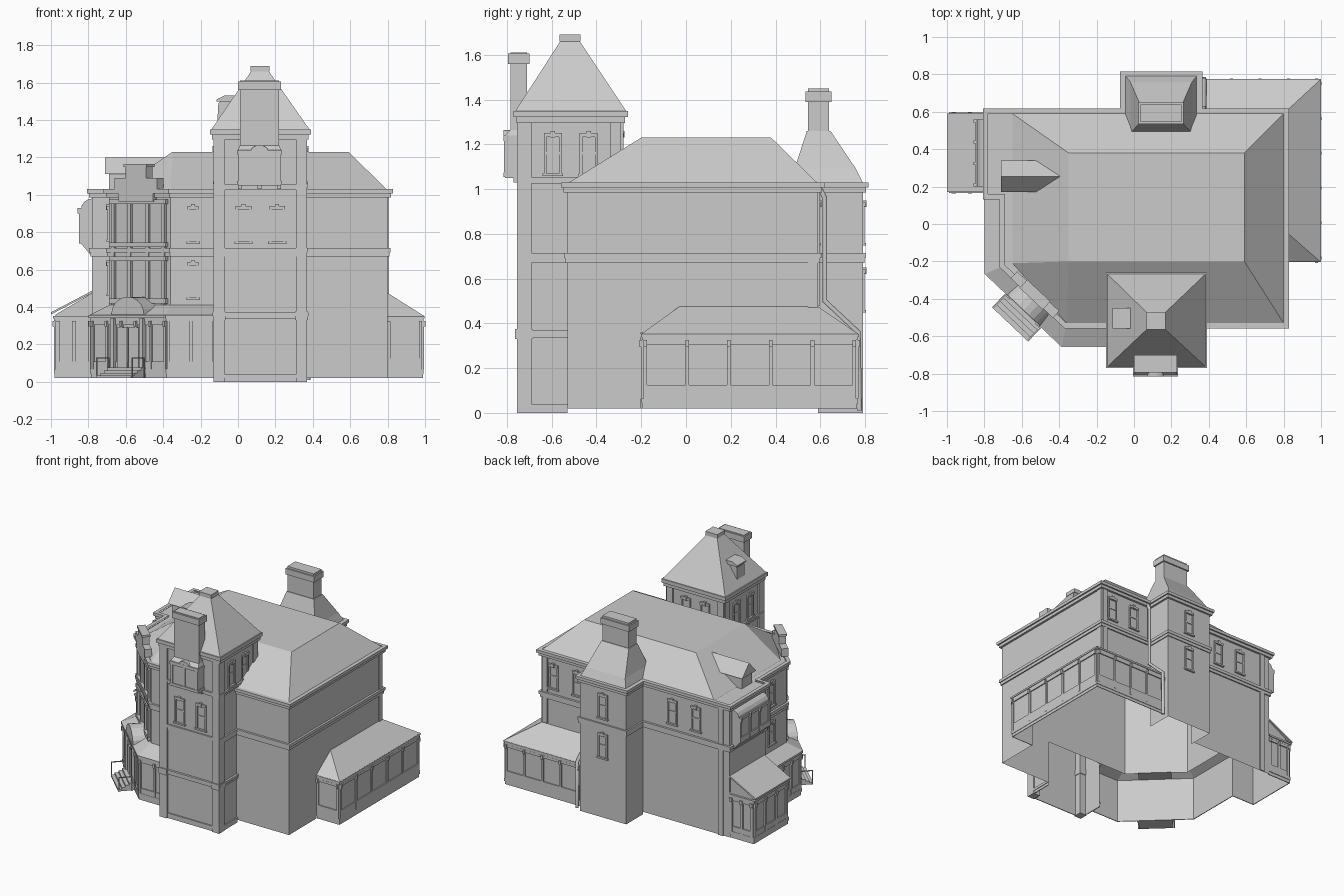
import bpy, bmesh, math
from mathutils import Vector

cube = bpy.data.objects.get("Cube")
if cube:
    bpy.data.objects.remove(cube, do_unlink=True)

GREY = (0.6, 0.6, 0.6, 1)
mat = bpy.data.materials.new("plain_grey")
mat.use_nodes = True
mat.diffuse_color = GREY
mat.node_tree.nodes["Principled BSDF"].inputs["Base Color"].default_value = GREY


def add(name, bm):
    me = bpy.data.meshes.new(name)
    bm.to_mesh(me)
    bm.free()
    me.materials.append(mat)
    ob = bpy.data.objects.new(name, me)
    bpy.context.collection.objects.link(ob)
    return ob


def skin(bm, rings, closed=True, bottom=False, top=False):
    rows = [[bm.verts.new(p) for p in r] for r in rings]
    n = len(rows[0])
    faces = []
    for a, b in zip(rows, rows[1:]):
        for i in range(n if closed else n - 1):
            j = (i + 1) % n
            faces.append(bm.faces.new((a[i], a[j], b[j], b[i])))
    if bottom:
        faces.append(bm.faces.new(rows[0][::-1]))
    if top:
        faces.append(bm.faces.new(rows[-1]))
    if bottom and top:
        bmesh.ops.recalc_face_normals(bm, faces=faces)


def loft(name, rings, **kw):
    bm = bmesh.new()
    skin(bm, rings, **kw)
    return add(name, bm)


def at(poly, z):
    return [(x, y, z) for x, y in poly]


def rect(x0, x1, y0, y1):
    return [(x0, y0), (x1, y0), (x1, y1), (x0, y1)]


def box(name, x0, x1, y0, y1, z0, z1):
    r = rect(x0, x1, y0, y1)
    return loft(name, [at(r, z0), at(r, z1)], bottom=True, top=True)


def along_y(name, profile, y0, y1):
    return loft(name, [[(x, y, z) for x, z in profile] for y in (y0, y1)], bottom=True, top=True)


def grown(path, d, closed=True):
    """Mitred outward offset of a counter-clockwise path."""
    pts = [Vector(p) for p in path]
    n, out = len(pts), []
    for i, p in enumerate(pts):
        normals = []
        for a, b in ((i - 1, i), (i, i + 1)):
            if closed or (a >= 0 and b < n):
                e = (pts[b % n] - pts[a % n]).normalized()
                normals.append(Vector((e.y, -e.x)))
        if len(normals) == 1:
            out.append(p + normals[0] * d)
        else:
            out.append(p + (normals[0] + normals[1]) * d / (1 + normals[0].dot(normals[1])))
    return [(v.x, v.y) for v in out]


def band(name, path, z0, z1, d, closed=True):
    """Moulding strip wrapped round a wall, stepped out towards its top."""
    g, h, zm = grown(path, d * 0.6, closed), grown(path, d, closed), (z0 + z1) / 2
    rings = [at(path, z0), at(g, z0), at(g, zm), at(h, zm), at(h, z1), at(path, z1)]
    return loft(name, rings, closed=closed)


def on_wall(name, p, q, boxes):
    """Boxes (u0, u1, n0, n1, z0, z1): u runs from p to q, n points out."""
    p, q = Vector(p), Vector(q)
    e = (q - p).normalized()
    nrm = Vector((e.y, -e.x))
    bm = bmesh.new()
    for u0, u1, n0, n1, z0, z1 in boxes:
        ring = [p + e * u + nrm * n for u, n in ((u0, n1), (u1, n1), (u1, n0), (u0, n0))]
        skin(bm, [at(ring, z0), at(ring, z1)], bottom=True, top=True)
    return add(name, bm)


def window(name, p, q, u, z0, z1, w=0.08):
    h, t = w / 2, 0.012
    on_wall(name, p, q, [
        (u - h, u - h + t, 0, 0.008, z0, z1), (u + h - t, u + h, 0, 0.008, z0, z1),
        (u - h, u + h, 0, 0.012, z1 - 0.018, z1),
        (u - 0.01, u + 0.01, 0, 0.016, z1 - 0.02, z1 + 0.01),
        (u - h - 0.006, u + h + 0.006, 0, 0.014, z0 - 0.012, z0),
        (u - h, u + h, 0, 0.005, (z0 + z1) / 2 - 0.005, (z0 + z1) / 2 + 0.005)])


def glazing(name, p, q, n, z0, z1, t=0.016, rail=0.04):
    length = (Vector(q) - Vector(p)).length
    parts = [(0, length, 0, 0.008, z0, z0 + rail), (0, length, 0, 0.008, z1 - 0.02, z1)]
    for i in range(n + 1):
        u = t / 2 + (length - t) * i / n
        parts.append((u - t / 2, u + t / 2, 0, 0.01, z0, z1))
        parts.append((u - t / 2, u + t / 2, 0, 0.018, z1 - 0.03, z1))
    on_wall(name, p, q, parts)


# Main walls: the ground floor opens into the tower, wing and garden room
upper = [(-.78, .59), (-.78, .16), (-.69, .16), (-.69, -.22), (-.36, -.53), (.80, -.53), (.80, .59)]
porch = [(-.78, .18), (-.78, -.26), (-.38, -.64), (-.12, -.64)]
for name, path in (("porch", porch), ("right", [(.36, -.53), (.80, -.53), (.80, -.2)]),
                   ("back", [(-.05, .59), (-.78, .59)])):
    loft(f"{name}_ground_wall", [at(path, .02), at(path, .36)], closed=False)
loft("upper_walls", [at(upper, .36), at(upper, 1.02)], top=True)
band("string_course", upper, .67, .715, .016)
band("main_cornice", upper, .985, 1.03, .028)

# Hipped main roof with a flat top
eave = [(-.65, .59), (-.65, -.21), (-.36, -.53), (.80, -.53), (.80, .59)]
flat = [(-.35, .38), (-.35, -.2), (-.35, -.2), (.59, -.2), (.59, .38)]
bm = bmesh.new()
skin(bm, [at(eave, 1.025), at(flat, 1.23)], top=True)
bmesh.ops.remove_doubles(bm, verts=bm.verts[:], dist=1e-4)
add("main_roof", bm)

# Porch: roof, mouldings, glazing
inner = [(-.69, .18), (-.69, -.22), (-.36, -.53), (-.12, -.53)]
loft("porch_roof", [at(grown(porch, .018, False), .355), at(inner, .41)], closed=False)
band("porch_cornice", porch, .325, .357, .018, False)
band("porch_plinth", porch, .02, .07, .01, False)
for i, n in enumerate((4, 5, 2)):
    glazing(f"porch_glazing_{i}", porch[i], porch[i + 1], n, .07, .325)

# Entrance: door, curved hood, steps and rails
P, Q = porch[1], porch[2]
C = .276
on_wall("entrance_doors", P, Q, [(C - .08, C - .005, 0, .014, .07, .29), (C + .005, C + .08, 0, .014, .07, .29),
                                 (C - .12, C - .095, 0, .025, .07, .34), (C + .095, C + .12, 0, .025, .07, .34)])
on_wall("entrance_steps", P, Q, [(C - .125, C + .125, 0, .12 - .026 * i, .02 + .014 * i, .034 + .014 * i)
                                 for i in range(4)])
for s in (-1, 1):
    u = C + s * .13
    on_wall("step_rail", P, Q, [(u - .003, u + .003, n, n + .006, .02, .13) for n in (.02, .114)]
            + [(u - .003, u + .003, .02, .12, .124, .13)])
e = (Vector(Q) - Vector(P)).normalized()
out = Vector((e.y, -e.x))
arc = [(.12 * math.cos(math.pi * i / 10), .36 + .095 * math.sin(math.pi * i / 10)) for i in range(11)]
loft("entrance_hood", [[(*(Vector(P) + e * (C + u) + out * n), z) for u, z in arc] for n in (-.1, .015)],
     bottom=True, top=True)

# Corner bay above the entrance, with stepped parapet
A, B = upper[3], upper[4]
on_wall("corner_bay", A, B, [(u, u + .022, 0, .014, .41, .96) for u in (.03, .15, .28, .40)]
        + [(.02, .433, 0, .02, z, z + .025) for z in (.42, .645, .72, .95)]
        + [(.1, .35, 0, .03, .965, 1.03)])
on_wall("bay_parapet", A, B, [(.07, .38, -.02, .03, 1.03, 1.09), (.15, .3, -.02, .03, 1.09, 1.15),
                              (.14, .31, -.025, .035, 1.15, 1.165)])

# Windows of the main walls
front, back = ((-.36, -.53), (.80, -.53)), ((.80, .59), (-.78, .59))
for z in (.45, .75):
    window("front_window", *front, .12, z, z + .19, .06)
for x in (.70, .5, -.3, -.5):
    window("back_window", *back, .8 - x, .76, .94)
on_wall("back_pilasters", *back, [(.01, .05, 0, .008, .48, .985), (1.49, 1.53, 0, .01, .02, .985)])
on_wall("side_pilaster", (.8, -.53), (.8, .59), [(1.075, 1.12, 0, .005, .47, .985)])
window("bay_side_window", upper[2], upper[3], .2, .76, .94)
window("bay_side_window_low", upper[2], upper[3], .2, .47, .64)

# Front tower, open towards the house
shaft = [(-.12, -.53), (-.12, -.74), (.36, -.74), (.36, -.53)]
head = rect(-.12, .36, -.74, -.29)
loft("tower_walls", [at(shaft, 0), at(shaft, 1.0)], closed=False)
loft("tower_head", [at(head, 1.0), at(head, 1.33)])
band("tower_base", shaft, 0, .04, .01, False)
band("tower_low_band", shaft, .335, .37, .016, False)
band("tower_string", shaft, .67, .715, .012, False)
band("tower_head_sill", head, 1.025, 1.055, .014)
band("tower_cornice", head, 1.295, 1.35, .03)
for x in (-.13, .31):
    box("tower_pilaster", x, x + .06, -.755, -.69, .0, 1.30)
    box("tower_pilaster_band", x - .004, x + .064, -.763, -.685, .33, .375)
loft("tower_roof", [at(grown(head, .022), 1.35), at(rect(.07, .165, -.562, -.475), 1.66)], top=True)
box("tower_roof_cap", .067, .168, -.565, -.472, 1.66, 1.69)
for x in (.03, .21):
    window("tower_window", shaft[1], shaft[2], x + .12, .75, .94, .085)
for i in (1, 2, 3):
    p, q = head[i], head[(i + 1) % 4]
    length = (Vector(q) - Vector(p)).length
    for k in (-.08, .08):
        window("tower_head_window", p, q, length / 2 + k, 1.07, 1.25, .08)
    on_wall("tower_head_posts", p, q, [(u, u + .05, 0, .01, 1.05, 1.295) for u in (0, length - .05)])
along_y("tower_vent", [(-.11, 1.40), (-.105, 1.49), (-.07, 1.52), (-.01, 1.52), (.02, 1.40)], -.55, -.46)
along_y("tower_vent_roof", [(-.115, 1.50), (-.115, 1.51), (-.075, 1.53), (-.02, 1.53), (-.02, 1.50)], -.56, -.45)

# Oriel and chimney on the tower front
stack, bay = rect(.01, .22, -.785, -.71), rect(0, .23, -.808, -.71)
loft("tower_oriel", [at(bay, 1.05), at(bay, 1.24), at(stack, 1.265), at(stack, 1.61)], bottom=True, top=True)
box("tower_chimney_cap", 0, .23, -.795, -.7, 1.56, 1.605)
box("oriel_sill", -.005, .235, -.816, -.7, 1.055, 1.075)
box("oriel_head", -.005, .235, -.816, -.7, 1.215, 1.24)
along_y("oriel_arch", [(.115 + .045 * math.cos(math.pi * i / 8), 1.235 + .03 * math.sin(math.pi * i / 8))
                       for i in range(9)], -.815, -.78)
for x in (0, .105, .21):
    box("oriel_post", x, x + .02, -.814, -.8, 1.07, 1.22)
    box("oriel_bracket", x, x + .02, -.77, -.73, 1.03, 1.055)

# Back stair tower with flared roof and chimney
turret = [(.34, .59), (.34, .79), (-.05, .79), (-.05, .59)]
loft("back_tower", [at(turret, 0), at(turret, 1.02)], closed=False)
band("back_tower_string", turret, .67, .715, .012, False)
band("back_tower_cornice", turret, .985, 1.03, .025, False)
loft("back_tower_eave", [at(rect(-.075, .365, .59, .815), 1.03)], top=True)
loft("back_tower_roof", [at(rect(-.045, .335, .455, .79), 1.03), at(rect(-.02, .31, .485, .76), 1.09),
                         at(rect(.03, .26, .54, .645), 1.26)], top=True)
box("back_chimney", .035, .255, .545, .64, 1.25, 1.45)
box("back_chimney_cap", .025, .265, .535, .65, 1.39, 1.435)
for z in (.46, .76):
    window("back_tower_window", turret[1], turret[2], .195, z, z + .18)

# Side wing wrapping the back corner
wing = [(.80, -.19), (.985, -.19), (.985, .76), (.36, .76)]
loft("wing_walls", [at(wing, .02), at(wing, .34)], closed=False)
band("wing_cornice", wing, .325, .352, .012, False)
band("wing_plinth", wing, .02, .065, .008, False)
for i, n in enumerate((1, 5, 4)):
    glazing(f"wing_glazing_{i}", wing[i], wing[i + 1], n, .065, .325, rail=.06)
o, t = at(grown(wing, .014, False), .35), [(.8, -.03, .475), (.8, .59, .475), (.36, .59, .475)]
bm = bmesh.new()
for f in ((o[0], o[1], t[0]), (o[1], o[2], t[1], t[0]), (o[2], o[3], t[2], t[1])):
    bm.faces.new([bm.verts.new(v) for v in f])
add("wing_roof", bm)

# Garden room with lean-to roof
room = [(-.78, .58), (-.975, .58), (-.975, .18), (-.78, .18)]
lean = [(x, y, .475 if x > -.9 else .36) for x, y in room]
loft("garden_room", [at(room, .02), lean], closed=False)
along_y("garden_room_roof", [(-1.0, .36), (-1.0, .372), (-.78, .487), (-.78, .475)], .17, .59)
band("garden_room_plinth", room, .02, .07, .01, False)
band("garden_room_cornice", room, .325, .352, .015, False)
for i, n in enumerate((2, 3, 2)):
    glazing(f"garden_glazing_{i}", room[i], room[i + 1], n, .07, .325, .022)

# Side oriel with rounded top
curve = [(-.78 - .06 * math.cos(a), .92 + .06 * math.sin(a)) for a in (0, .4, .8, 1.2, 1.57)]
along_y("side_oriel", [(-.78, .67), (-.84, .74)] + curve, .2, .56)
glazing("side_oriel_glazing", (-.84, .56), (-.84, .2), 3, .74, .93)

# Roof dormer
box("dormer_body", -.69, -.5, .195, .315, 1.02, 1.13)
tip, eaves = (-.39, .255, 1.2), [(-.71, .17, 1.11), (-.71, .255, 1.2), (-.71, .34, 1.11)]
bm = bmesh.new()
for f in ((eaves[0], (-.52, .17, 1.11), tip, eaves[1]), (eaves[1], tip, (-.52, .34, 1.11), eaves[2]),
          (eaves[0], eaves[1], eaves[2])):
    bm.faces.new([bm.verts.new(v) for v in f])
add("dormer_roof", bm)

# Drainpipe down the back corner
cu = bpy.data.curves.new("drainpipe", "CURVE")
cu.dimensions, cu.bevel_depth, cu.bevel_resolution = "3D", .013, 1
path = [(.6, 1.0), (.62, .96), (.62, .5), (.77, .36), (.775, .01)]
sp = cu.splines.new("POLY")
sp.points.add(len(path) - 1)
for pt, (y, z) in zip(sp.points, path):
    pt.co = (.375, y, z, 1)
cu.materials.append(mat)
bpy.context.collection.objects.link(bpy.data.objects.new("drainpipe", cu))
